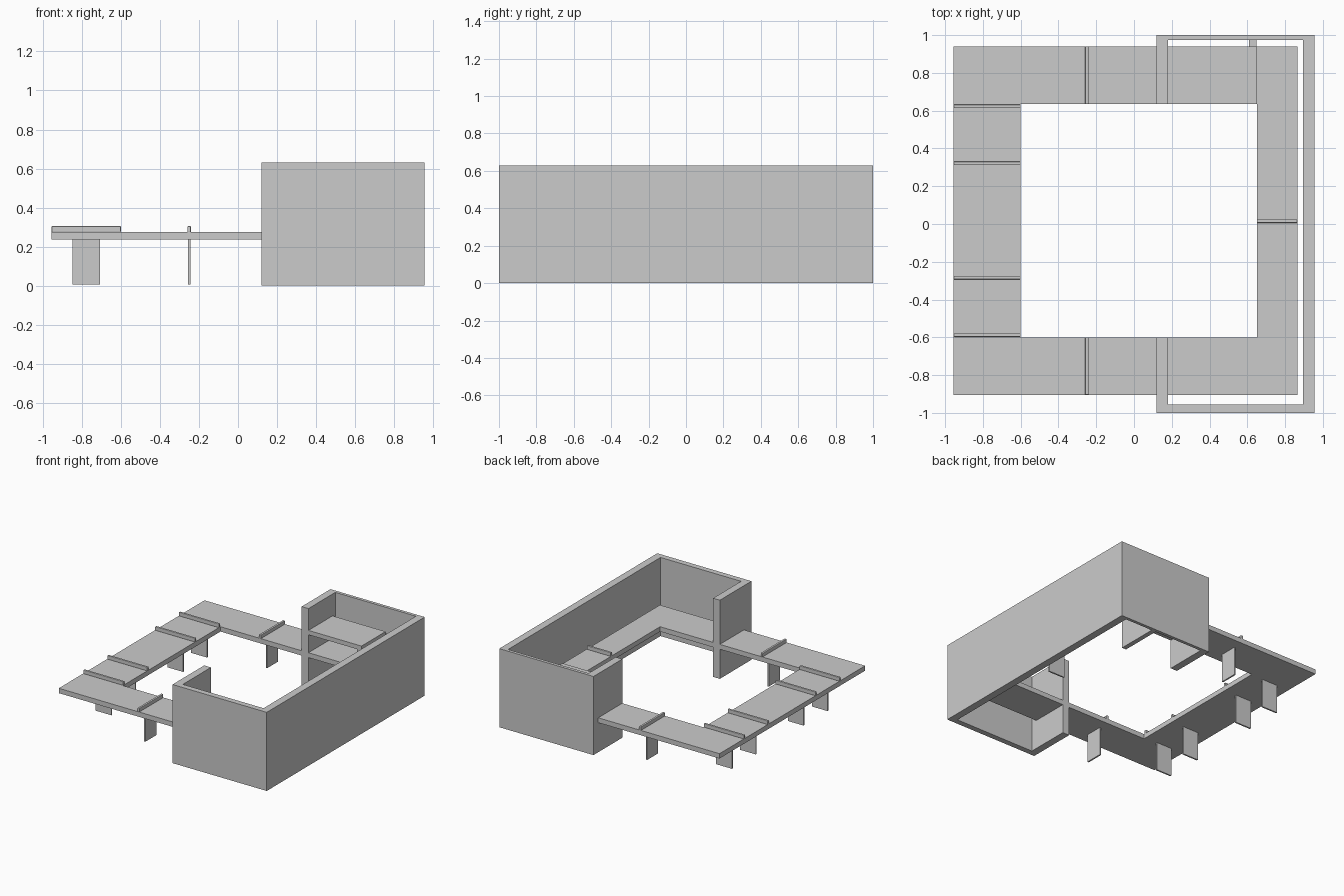
import bpy, bmesh

if "Cube" in bpy.data.objects:
    bpy.data.objects.remove(bpy.data.objects["Cube"])


def finish(name, bm):
    bmesh.ops.recalc_face_normals(bm, faces=bm.faces)
    mesh = bpy.data.meshes.new(name)
    bm.to_mesh(mesh)
    bm.free()
    obj = bpy.data.objects.new(name, mesh)
    bpy.context.collection.objects.link(obj)
    return obj


def box(name, x0, x1, y0, y1, z0, z1, bevel=0):
    bm = bmesh.new()
    bmesh.ops.create_cube(bm, size=1)
    for v in bm.verts:
        v.co = ((x0 + x1) / 2 + v.co.x * (x1 - x0),
                (y0 + y1) / 2 + v.co.y * (y1 - y0),
                (z0 + z1) / 2 + v.co.z * (z1 - z0))
    obj = finish(name, bm)
    if bevel:
        mod = obj.modifiers.new("soft_edges", 'BEVEL')
        mod.width = bevel
        mod.segments = 2
    return obj


def prism(name, outline, z0, z1):
    bm = bmesh.new()
    face = bm.faces.new([bm.verts.new((x, y, z0)) for x, y in outline])
    ext = bmesh.ops.extrude_face_region(bm, geom=[face])
    top = [g for g in ext["geom"] if isinstance(g, bmesh.types.BMVert)]
    bmesh.ops.translate(bm, verts=top, vec=(0, 0, z1 - z0))
    return finish(name, bm)


def ring(name, outer, inner, z0, z1):
    def loop(r, z):
        x0, x1, y0, y1 = r
        return [bm.verts.new((x, y, z)) for x, y in ((x0, y0), (x1, y0), (x1, y1), (x0, y1))]
    bm = bmesh.new()
    loops = [loop(outer, z0), loop(outer, z1), loop(inner, z1), loop(inner, z0)]
    for k in range(4):
        a, b = loops[k], loops[(k + 1) % 4]
        for i in range(4):
            j = (i + 1) % 4
            bm.faces.new((a[i], a[j], b[j], b[i]))
    return finish(name, bm)


# Tall screen wall wrapping the right side, with a return at each end
prism("screen_wall", [(.12, -1), (.955, -1), (.955, 1), (.12, 1),
                      (.12, .635), (.18, .635), (.18, .975), (.895, .975),
                      (.895, -.955), (.18, -.955), (.18, -.6), (.12, -.6)], 0, .63)

# Continuous counter top
X0, X1, Y0, Y1 = -.955, .865, -.905, .94
IX0, IX1, IY0, IY1 = -.6, .65, -.6, .635
ZB, ZT = .237, .276
ring("counter_top", (X0, X1, Y0, Y1), (IX0, IX1, IY0, IY1), ZB, ZT)

# Divider rails with a flat support leg below each: (across y, position, span)
rails = [(False, y, X0, IX0) for y in (.623, .321, -.284, -.588)]
rails += [(True, -.25, IY1, Y1), (True, -.25, Y0, IY0), (False, .015, IX1, X1)]
for n, (along_y, p, a, b) in enumerate(rails, 1):
    mid = (a + b) / 2
    rail, leg = (p - .009, p + .009), (p - .006, p + .006)
    foot = (mid - .07, mid + .07)
    if along_y:
        box(f"divider_{n}", *rail, a, b, ZT - .002, .305, .004)
        box(f"leg_{n}", *leg, *foot, .007, ZB + .002)
    else:
        box(f"divider_{n}", a, b, *rail, ZT - .002, .305, .004)
        box(f"leg_{n}", *foot, *leg, .007, ZB + .002)

# Raised shelf in the back bay and its upright partition
box("raised_shelf", .15, .65, .635, .94, .42, .455)
box("shelf_partition", .61, .648, .636, .975, 0, .422)
